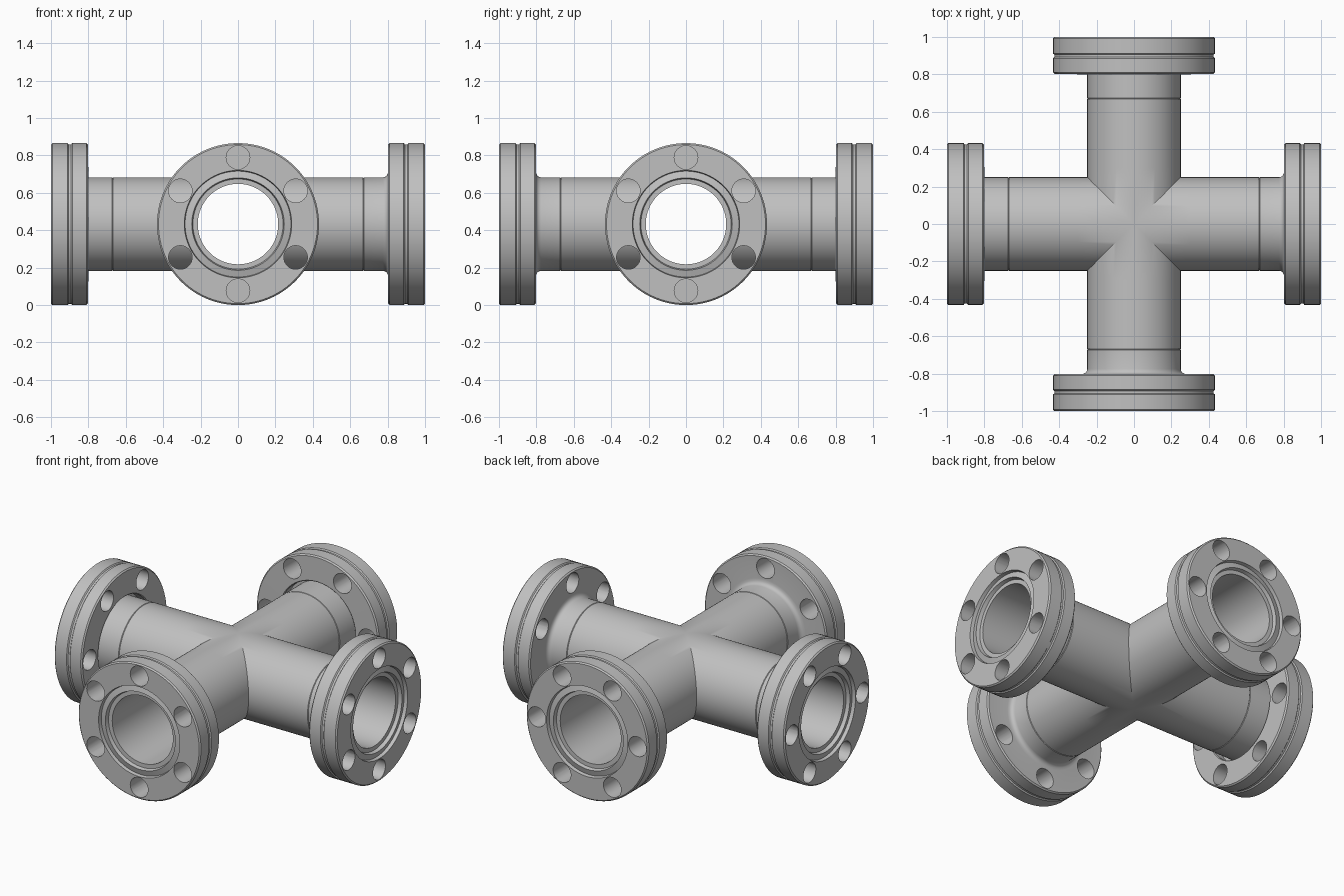
import bpy, bmesh, math
from mathutils import Matrix

cube = bpy.data.objects.get("Cube")
if cube:
    bpy.data.objects.remove(cube, do_unlink=True)

SEG = 96
R = 0.433        # flange radius, also the height of the axes
TUBE = 0.25
BORE = 0.215
SEAM = 0.67

steel = bpy.data.materials.new("brushed steel grey")
steel.use_nodes = True
GREY = (0.53, 0.53, 0.53, 1)
steel.diffuse_color = GREY
steel.node_tree.nodes["Principled BSDF"].inputs["Base Color"].default_value = GREY


def finish(bm, name):
    bmesh.ops.recalc_face_normals(bm, faces=bm.faces)
    mesh = bpy.data.meshes.new(name)
    bm.to_mesh(mesh)
    bm.free()
    mesh.materials.append(steel)
    return mesh


def add_object(name, mesh):
    obj = bpy.data.objects.new(name, mesh)
    bpy.context.collection.objects.link(obj)
    return obj


def smooth(mesh):
    mesh.shade_smooth()
    mesh.set_sharp_from_angle(angle=math.radians(30))


def lathe(bm, profile, closed, mitre=False):
    """Spin (x, radius) points about x; x = None follows the 45 degree mitre."""
    rings = []
    for x, r in profile:
        ring = []
        for i in range(SEG):
            a = math.tau * i / SEG
            y, z = r * math.cos(a), r * math.sin(a)
            ring.append(bm.verts.new((abs(y) if x is None else x, y, z)))
        rings.append(ring)
    pairs = list(zip(rings, rings[1:]))
    if closed:
        pairs.append((rings[-1], rings[0]))
    for p, q in pairs:
        for i in range(SEG):
            j = (i + 1) % SEG
            bm.faces.new((p[i], p[j], q[j], q[i]))


# Cross body: four mitred tube arms welded at the centre
bm = bmesh.new()
c = 0.003
arm = [(None, TUBE), (0.3, TUBE), (SEAM - c, TUBE), (SEAM, TUBE - c),
       (SEAM, BORE), (0.3, BORE), (None, BORE)]
for k in range(4):
    start = len(bm.verts)
    lathe(bm, arm, False)
    bm.verts.ensure_lookup_table()
    bmesh.ops.rotate(bm, verts=bm.verts[start:], cent=(0, 0, 0),
                     matrix=Matrix.Rotation(k * math.pi / 2, 3, 'Z'))
bmesh.ops.remove_doubles(bm, verts=bm.verts, dist=1e-5)
body_mesh = finish(bm, "cross_body")
smooth(body_mesh)
add_object("cross_body", body_mesh).location.z = R

# Flange sections: short tube, rear face, grooved rim, sealing recess
neck = [(SEAM, BORE), (SEAM, TUBE - c), (SEAM + c, TUBE)]
fixed_rear = [(0.775, TUBE), (0.787, 0.253), (0.796, 0.26), (0.801, 0.27), (0.803, 0.285)]
loose_rear = [(0.86, TUBE), (0.86, 0.268), (0.805, 0.268), (0.8, 0.273)]
rim = [(0.803, R - 0.008), (0.811, R), (0.886, R), (0.892, R - 0.007),
       (0.905, R - 0.007), (0.911, R), (0.992, R), (1, R - 0.008)]
seal = [(1, 0.287), (0.978, 0.283), (0.988, 0.247), (0.965, 0.241), (0.965, BORE)]


def flange_mesh(name, rear, phase):
    bm = bmesh.new()
    lathe(bm, neck + rear + rim + seal, True)
    blank = add_object(name, finish(bm, name + "_blank"))

    # Six bolt holes
    bm = bmesh.new()
    for k in range(6):
        a = math.radians(phase + 60 * k)
        place = Matrix.Translation((0.9, 0.356 * math.cos(a), 0.356 * math.sin(a)))
        bmesh.ops.create_cone(bm, cap_ends=True, segments=32, radius1=0.063,
                              radius2=0.063, depth=0.4,
                              matrix=place @ Matrix.Rotation(math.pi / 2, 4, 'Y'))
    cutter = add_object("bolt_hole_cutter", finish(bm, "bolt_hole_cutter"))
    cutter.hide_render = True

    cut = blank.modifiers.new("bolt_holes", 'BOOLEAN')
    cut.operation = 'DIFFERENCE'
    cut.solver = 'EXACT'
    cut.object = cutter
    graph = bpy.context.evaluated_depsgraph_get()
    mesh = bpy.data.meshes.new_from_object(blank.evaluated_get(graph))
    for helper in (cutter, blank):
        bpy.data.objects.remove(helper, do_unlink=True)
    mesh.name = name
    smooth(mesh)
    return mesh


# Fixed flanges on the left and front, rotatable ones on the right and back
fixed = flange_mesh("fixed_flange", fixed_rear, 90)
loose = flange_mesh("rotatable_flange", loose_rear, 60)
for name, mesh, turn in (("left_fixed_flange", fixed, 0),
                         ("front_fixed_flange", fixed, -90),
                         ("back_rotatable_flange", loose, 90),
                         ("right_rotatable_flange", loose, 180)):
    obj = add_object(name, mesh)
    obj.location.z = R
    obj.rotation_euler.z = math.radians(turn)
